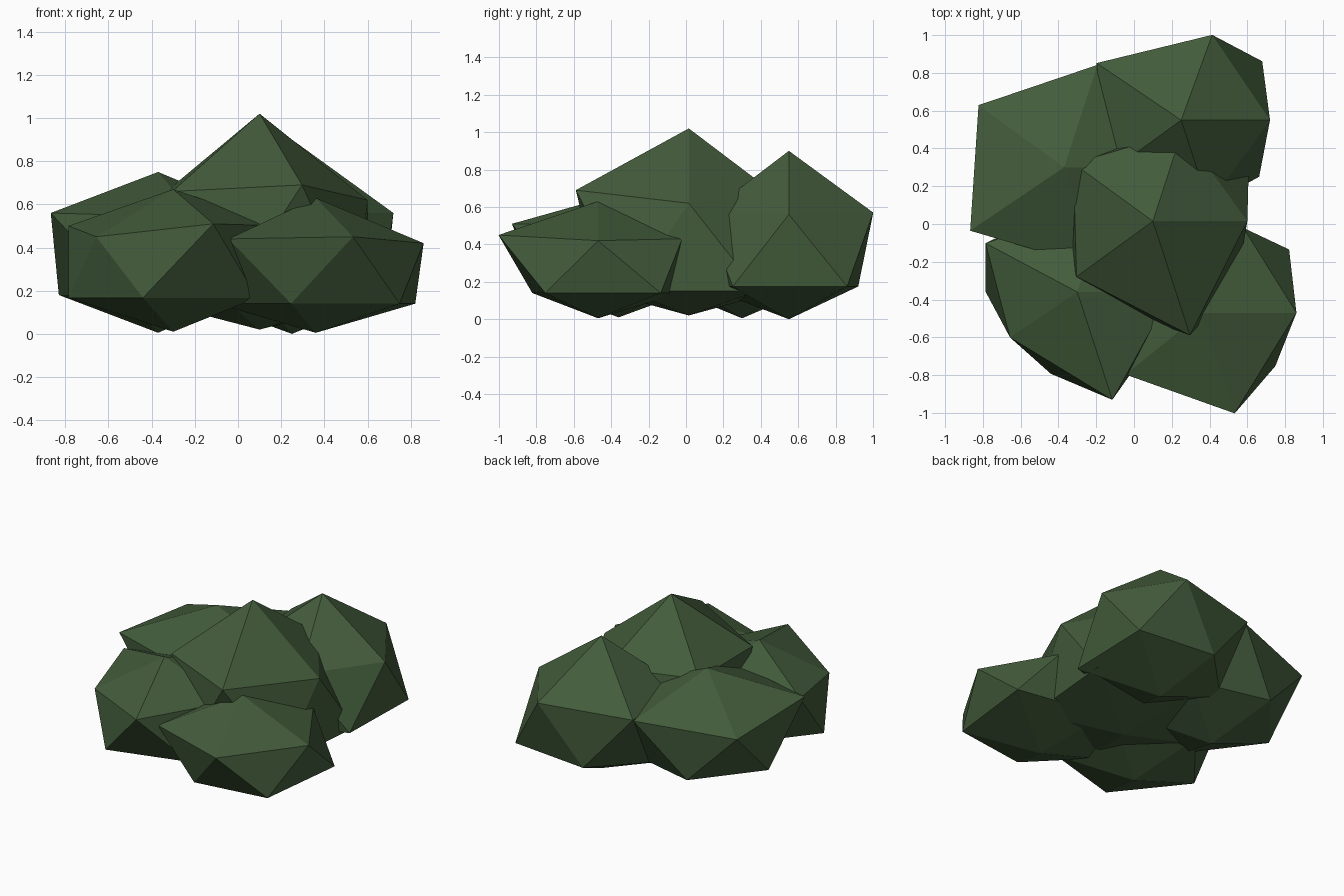
import bpy, bmesh, math

if "Cube" in bpy.data.objects:
    bpy.data.objects.remove(bpy.data.objects["Cube"])

leaf = bpy.data.materials.new("dark_leaf_green")
leaf.diffuse_color = (0.056, 0.107, 0.044, 1)
leaf.use_nodes = True
leaf.node_tree.nodes["Principled BSDF"].inputs["Base Color"].default_value = leaf.diffuse_color


def leaf_clump(name, x, y, top, base, upper, lower, lower_z):
    """Faceted clump: a 20-sided ball with uneven rings.
    upper: (radius, height[, turn in degrees]) every 72 degrees from +x.
    lower: radius every 72 degrees, starting at 36 degrees."""
    bm = bmesh.new()
    bmesh.ops.create_icosphere(bm, subdivisions=1, radius=1)
    for v in bm.verts:
        if abs(v.co.z) > 0.9:                      # top and bottom tips
            v.co = (x, y, top if v.co.z > 0 else base)
            continue
        angle = math.atan2(v.co.y, v.co.x)
        k = round(math.degrees(angle) / 36) % 10
        if v.co.z > 0:
            r, z, *turn = upper[k // 2]
            angle += math.radians(turn[0]) if turn else 0
        else:
            r, z = lower[k // 2], lower_z
        v.co = (x + r * math.cos(angle), y + r * math.sin(angle), z)
    bmesh.ops.recalc_face_normals(bm, faces=bm.faces)
    mesh = bpy.data.meshes.new(name)
    bm.to_mesh(mesh)
    bm.free()
    mesh.materials.append(leaf)
    obj = bpy.data.objects.new(name, mesh)
    bpy.context.collection.objects.link(obj)


# Tall clump in the middle
leaf_clump("centre_clump", 0.10, 0.015, 1.02, 0.02,
           [(0.5, 0.62), (0.5, 0.66), (0.52, 0.67), (0.5, 0.66), (0.635, 0.69)],
           [0.63, 0.5, 0.5, 0.5, 0.55], 0.15)
# Four lower clumps around it
leaf_clump("front_left_clump", -0.30, -0.36, 0.67, 0.01,
           [(0.5, 0.5), (0.5, 0.5), (0.55, 0.5, 8), (0.43, 0.45, -2), (0.6, 0.51)],
           [0.48, 0.45, 0.485, 0.455, 0.48], 0.167)
leaf_clump("front_right_clump", 0.36, -0.47, 0.63, 0.005,
           [(0.5, 0.42), (0.5, 0.43, -8), (0.5, 0.44), (0.52, 0.44, 3), (0.56, 0.45)],
           [0.57, 0.46, 0.46, 0.37, 0.48], 0.14)
leaf_clump("back_left_clump", -0.37, 0.30, 0.75, 0.005,
           [(0.5, 0.54), (0.57, 0.55), (0.56, 0.51), (0.6, 0.56, -2), (0.56, 0.54)],
           [0.48, 0.43, 0.46, 0.45, 0.48], 0.18)
leaf_clump("back_right_clump", 0.25, 0.55, 0.90, 0.0,
           [(0.47, 0.56), (0.48, 0.57, -2), (0.54, 0.56, 2), (0.48, 0.56), (0.47, 0.56)],
           [0.53, 0.39, 0.48, 0.48, 0.51], 0.175)
